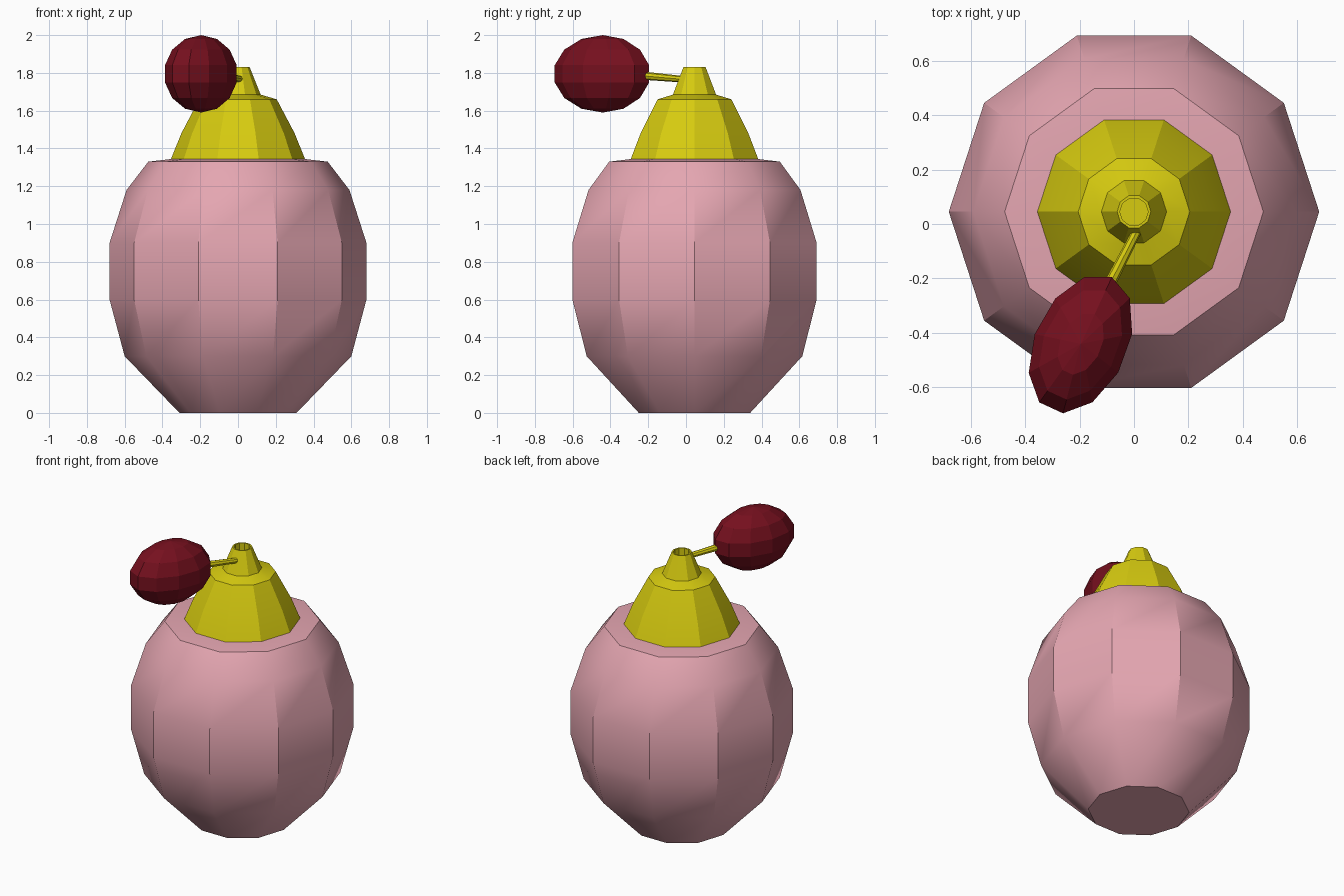
import bpy, bmesh, math
from mathutils import Vector, Matrix

if "Cube" in bpy.data.objects:
    bpy.data.objects.remove(bpy.data.objects["Cube"])

CY = 0.045  # the bottle axis sits slightly behind the origin


def material(name, rgb):
    m = bpy.data.materials.new(name)
    m.diffuse_color = (*rgb, 1)
    m.use_nodes = True
    m.node_tree.nodes["Principled BSDF"].inputs["Base Color"].default_value = m.diffuse_color
    return m


def finish(name, bm, mat, angle=None):
    bmesh.ops.recalc_face_normals(bm, faces=bm.faces)
    me = bpy.data.meshes.new(name)
    bm.to_mesh(me)
    bm.free()
    me.materials.append(mat)
    ob = bpy.data.objects.new(name, me)
    bpy.context.collection.objects.link(ob)
    if angle:
        bpy.ops.object.select_all(action='DESELECT')
        ob.select_set(True)
        bpy.context.view_layer.objects.active = ob
        bpy.ops.object.shade_smooth_by_angle(angle=math.radians(angle))
    return ob


def loft(profile, n=10, phase=0.0):
    """Closed n-sided solid from (radius, height) pairs."""
    bm = bmesh.new()
    rings = [[bm.verts.new((r * math.cos(phase + math.tau * i / n),
                            r * math.sin(phase + math.tau * i / n), z))
              for i in range(n)] for r, z in profile]
    for a, b in zip(rings, rings[1:]):
        for i in range(n):
            j = (i + 1) % n
            bm.faces.new((a[i], a[j], b[j], b[i]))
    bm.faces.new(rings[0])
    bm.faces.new(rings[-1])
    return bm


pink = material("pink_glass", (0.78, 0.38, 0.44))
gold = material("yellow_metal", (0.68, 0.60, 0.005))
red = material("dark_red_rubber", (0.18, 0.005, 0.013))

# Ten-sided bottle
bottle = finish("bottle", loft([(0.31, 0), (0.60, 0.30), (0.68, 0.60), (0.68, 0.90),
                                (0.59, 1.18), (0.475, 1.33), (0.345, 1.345)]), pink, 30)
# Cap with a hollow nozzle on top
cap = finish("cap", loft([(0.355, 1.343), (0.30, 1.48), (0.205, 1.66), (0.12, 1.685),
                          (0.062, 1.83), (0.052, 1.83), (0.052, 1.74)]), gold, 30)
bottle.location.y = cap.location.y = CY

# Thin tube from nozzle to bulb
start, end = Vector((0.018, -0.012, 1.766)), Vector((-0.12, -0.28, 1.79))
axis = end - start
tube = finish("tube", loft([(0.017, 0), (0.023, axis.length)], 8), gold, 30)
tube.rotation_euler = axis.to_track_quat('Z', 'Y').to_euler()
tube.location = start

# Squeeze bulb: low-poly ellipsoid, long axis along the tube direction
bm = bmesh.new()
bmesh.ops.create_uvsphere(bm, u_segments=11, v_segments=7, radius=1)
d = math.atan2(-0.906, -0.423)
top = Matrix.Rotation(d, 4, 'Z') @ Matrix.Diagonal((0.277, 0.175, 0.205, 1)) \
    @ Matrix.Rotation(math.radians(-8), 4, 'Z')
bmesh.ops.transform(bm, matrix=top, verts=bm.verts)
bulb = finish("squeeze_bulb", bm, red)
bulb.location = (-0.195, -0.44, 1.795)
